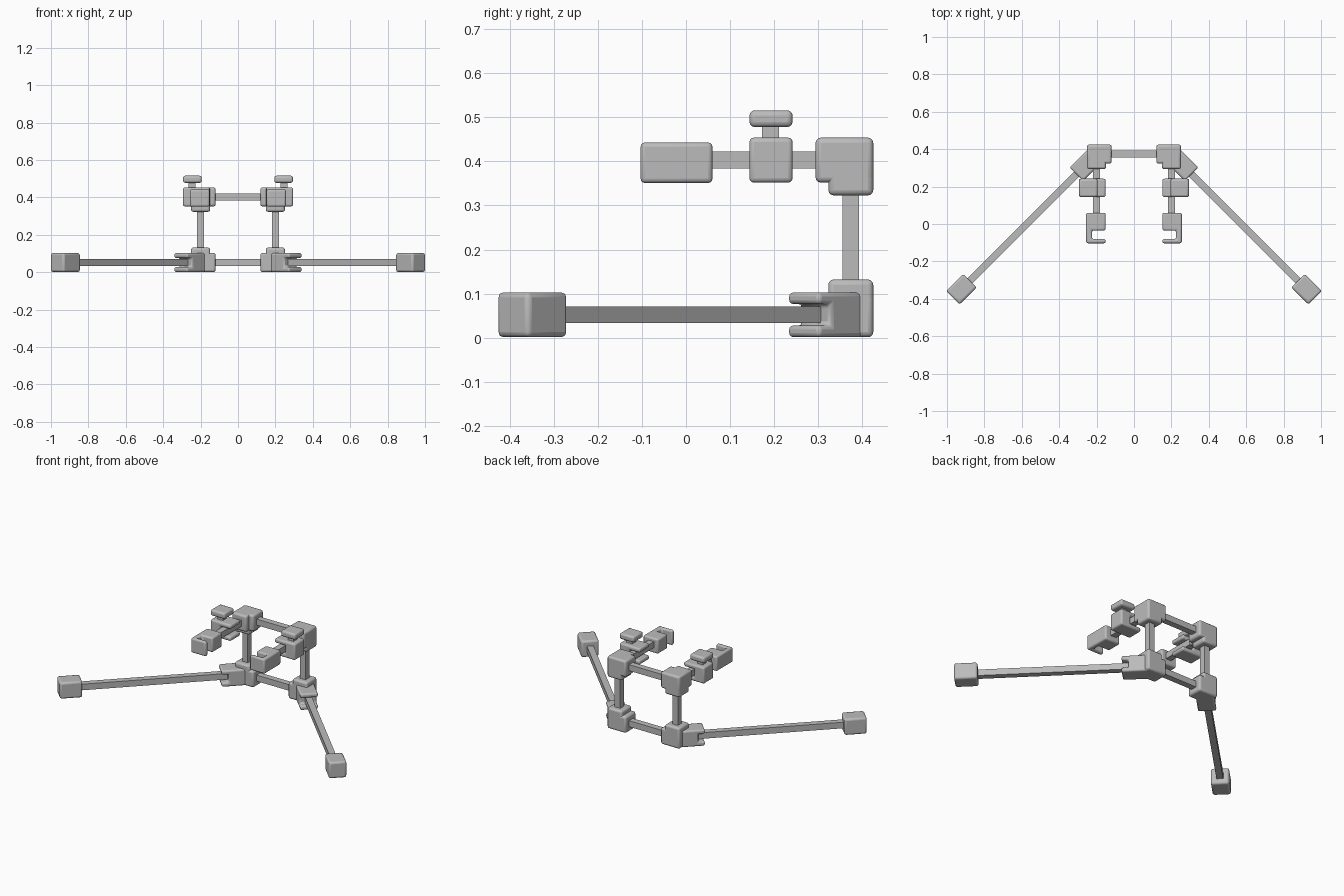
import bpy, bmesh
from math import pi
from mathutils import Matrix, Vector

if "Cube" in bpy.data.objects:
    bpy.data.objects.remove(bpy.data.objects["Cube"])

grey = bpy.data.materials.new("matte grey")
grey.use_nodes = True
grey.diffuse_color = (0.5, 0.5, 0.5, 1)
grey.node_tree.nodes["Principled BSDF"].inputs["Base Color"].default_value = grey.diffuse_color


def finish(name, bm, round_edges, mirrored):
    """Turn a bmesh into a part, with rounded edges and a twin across x if asked."""
    bmesh.ops.recalc_face_normals(bm, faces=bm.faces)
    mesh = bpy.data.meshes.new(name)
    bm.to_mesh(mesh)
    bm.free()
    obj = bpy.data.objects.new(name, mesh)
    bpy.context.collection.objects.link(obj)
    mesh.materials.append(grey)
    if round_edges:
        bevel = obj.modifiers.new("rounding", 'BEVEL')
        bevel.width = round_edges
        bevel.segments = 3
    if mirrored:
        obj.modifiers.new("twin", 'MIRROR').use_mirror_merge = False
    bpy.ops.object.select_all(action='DESELECT')
    bpy.context.view_layer.objects.active = obj
    obj.select_set(True)
    bpy.ops.object.shade_smooth_by_angle(angle=pi / 5)
    return obj


def box(name, low, high, round_edges=0.012, mirrored=True, place=Matrix()):
    """Box between two corners."""
    low, high = Vector(low), Vector(high)
    bm = bmesh.new()
    bmesh.ops.create_cube(bm, size=1)
    for v in bm.verts:
        v.co = place @ (low + (high - low) * 0.5 + v.co * (high - low))
    return finish(name, bm, round_edges, mirrored)


def prism(name, profile, depth, place, round_edges=0.012):
    """Profile in local xy, extruded both ways along local z, then placed."""
    bm = bmesh.new()
    face = bm.faces.new([bm.verts.new((x, y, -depth / 2)) for x, y in profile])
    new = bmesh.ops.extrude_face_region(bm, geom=[face])["geom"]
    bmesh.ops.translate(bm, vec=(0, 0, depth),
                        verts=[g for g in new if isinstance(g, bmesh.types.BMVert)])
    bmesh.ops.transform(bm, matrix=place, verts=bm.verts)
    return finish(name, bm, round_edges, True)


X, Y = 0.2, 0.374           # frame corner
LOW, TOP = 0.052, 0.403     # heights of the two bar levels
H, B = 0.051, 0.019         # half widths of joints and bars
ARM = 0.08                  # reach of a joint arm

# Frame bars
for name, z in (("lower_crossbar", LOW), ("upper_crossbar", TOP)):
    box(name, (-X, Y - B, z - B), (X, Y + B, z + B), 0, False)
box("upright_post", (X - B, Y - B, LOW), (X + B, Y + B, TOP), 0)
box("forward_bar", (X - B, 0, TOP - B), (X + B, Y, TOP + B), 0)

# Diagonal legs with block feet, in a frame whose local x runs outwards
leg = Matrix.Translation((X, Y, LOW)) @ Matrix.Rotation(-pi / 4, 4, 'Z')
box("leg_bar", (0, -B, -B), (1.02, B, B), 0, place=leg)
box("foot", (0.957, -H, -H), (1.087, H, H), place=leg)

# Corner joints: arms that share the same corner cube
def joint(name, z, arms):
    for arm, (dx, dy, dz) in arms.items():
        low = [c - (ARM if d < 0 else H) for c, d in zip((X, Y, z), (dx, dy, dz))]
        high = [c + (ARM if d > 0 else H) for c, d in zip((X, Y, z), (dx, dy, dz))]
        box(name + "_" + arm, low, high)

joint("lower_joint", LOW, {"inner_arm": (-1, 0, 0), "post_arm": (0, 0, 1)})
joint("upper_joint", TOP, {"inner_arm": (-1, 0, 0), "post_arm": (0, 0, -1),
                           "forward_arm": (0, -1, 0)})

# Forked sleeve that grips the leg bar
upright = Matrix.Rotation(pi / 2, 4, 'X')
G = 0.024
prism("leg_sleeve", [(-H / 2, -H), (0.153, -H), (0.153, -G), (0.115, -G),
                     (0.115, G), (0.153, G), (0.153, H), (-H / 2, H)],
      2 * H, leg @ upright, 0.01)

# Clamp with jaws open towards the middle, and its knob
prism("clamp", [(0.152, -H), (0.294, -H), (0.294, H), (0.152, H),
                (0.152, G), (0.225, G), (0.225, -G), (0.152, -G)],
      0.098, Matrix.Translation((0, 0.193, TOP)) @ upright, 0.01)
box("knob_stem", (0.226, 0.173, 0.43), (0.264, 0.211, 0.49), 0)
box("knob", (0.194, 0.144, 0.478), (0.294, 0.242, 0.516))

# End clip with an upright slot open towards the middle
prism("end_clip", [(0.152, 0.06), (0.256, 0.06), (0.256, -0.103), (0.152, -0.103),
                   (0.152, -0.08), (0.225, -0.08), (0.225, -0.035), (0.152, -0.035)],
      0.092, Matrix.Translation((0, 0, 0.397)), 0.01)
